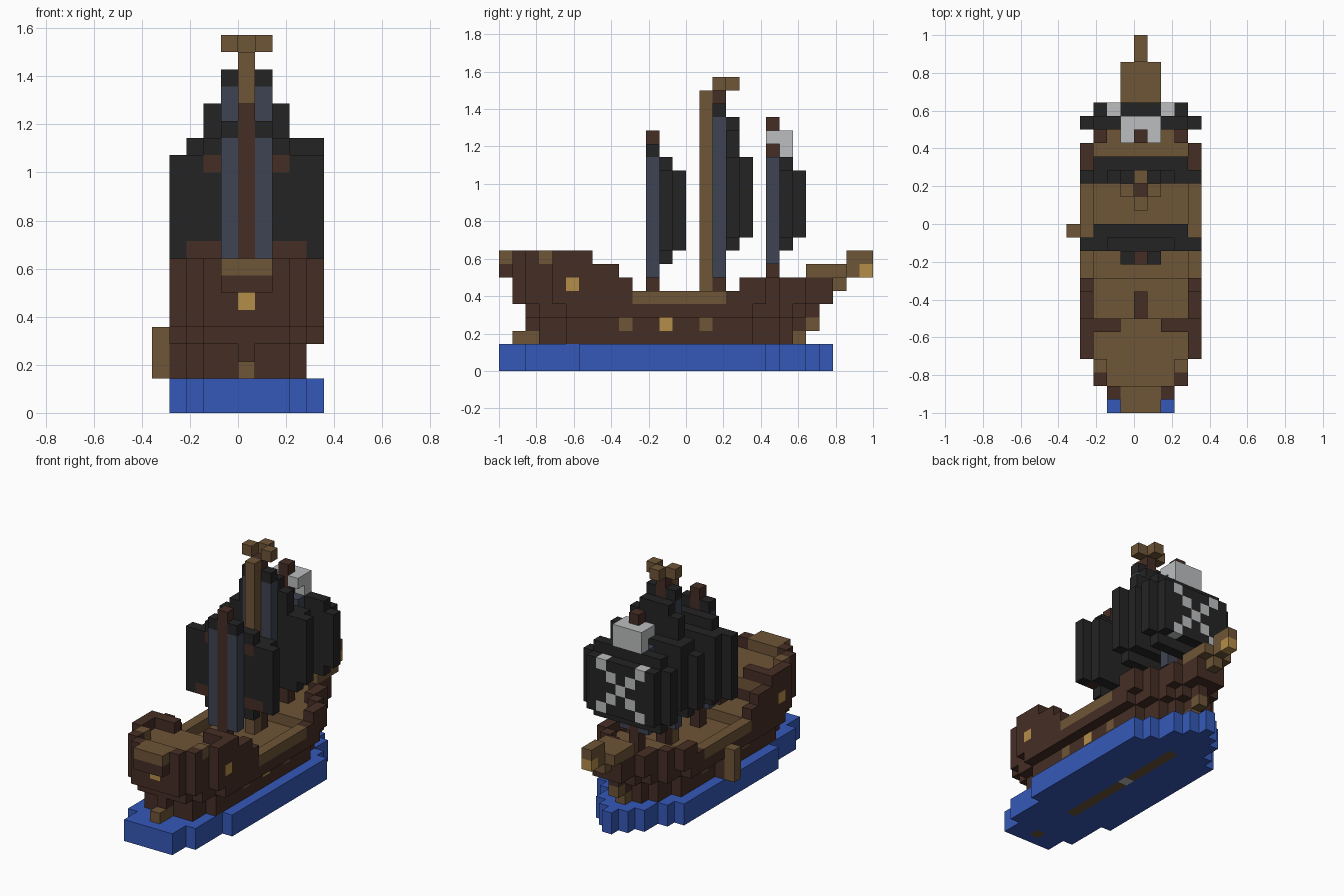
import bpy, bmesh
from mathutils import Vector

cube = bpy.data.objects.get("Cube")
if cube:
    bpy.data.objects.remove(cube)

U = 2 / 28          # size of one block
HEX = {"dark_wood": "452E25", "tan_wood": "6E5537", "gold": "B48D48", "black_cloth": "242424",
       "slate_cloth": "3F4452", "sea_blue": "3559B8", "bone_grey": "BCBEBF"}


def linear(h):
    c = [int(h[n:n + 2], 16) / 255 for n in (0, 2, 4)]
    return [(v / 12.92 if v < 0.04 else ((v + 0.055) / 1.055) ** 2.4) for v in c] + [1]


MATS = {}
for name, h in HEX.items():
    m = bpy.data.materials.new(name)
    m.use_nodes = True
    m.diffuse_color = linear(h)
    m.node_tree.nodes["Principled BSDF"].inputs["Base Color"].default_value = linear(h)
    MATS[name] = m
COLOURS = list(HEX)

cells = {}          # (column, row, level) -> (part, colour)


def put(part, colour, xs, ys, zs):
    """Fill an inclusive range of blocks; a single number means one block."""
    r = [range(v, v + 1) if isinstance(v, int) else range(v[0], v[1] + 1) for v in (xs, ys, zs)]
    for i in r[0]:
        for j in r[1]:
            for k in r[2]:
                cells[i, j, k] = (part, colour)


def pair(part, colour, x, ys, zs):
    put(part, colour, x, ys, zs)
    put(part, colour, -x, ys, zs)


def step(value, table):
    """Look up the first entry whose limit is not exceeded."""
    return next((v for limit, v in table if value <= limit), -1)


# Sea slab, with the keel showing underneath
SEA = [(1, 2), (5, 3), (19, 4), (20, 3), (22, 2), (23, 1), (24, 0)]
for j in range(25):
    w = step(j, SEA)
    put("sea", "sea_blue", (-w, w), j, (0, 1))
put("keel", "tan_wood", 0, (6, 19), 0)
put("keel", "tan_wood", 0, 1, 0)
put("keel", "bone_grey", 0, 13, 0)

# Hull: half widths from stern to bow, per level
LOW = [(1, -1), (2, 0), (4, 2), (18, 3), (20, 2), (21, 1), (22, 0)]
MID = [(1, -1), (2, 2), (4, 3), (18, 4), (20, 3), (21, 2), (22, 1), (23, 0)]
HIGH = [(0, -1), (1, 2), (3, 3), (19, 4), (20, 3), (22, 2), (24, 1)]
RAIL = [(6, 8), (8, 7), (9, 6), (17, 5), (24, 6)]
DECK = [(6, 7), (9, 5), (17, 4), (24, 5)]

for j in range(1, 25):
    deck, rail = step(j, DECK), step(j, RAIL)
    for k in range(2, rail + 1):
        table = LOW if k < 4 else MID if k == 4 else HIGH
        w = step(j, table)
        inner = min(w - 1, step(j - 1, table), step(j + 1, table))
        for i in range(-w, w + 1):
            rim = abs(i) > inner
            if k > deck and not rim:
                continue
            planks = k == deck and not rim
            put("deck" if planks else "hull", "tan_wood" if planks else "dark_wood", i, j, k)

# Rails, stern gallery and bulkhead
pair("rail", "tan_wood", 4, (10, 16), 5)
pair("rail", "tan_wood", 3, 3, 8)
put("stern_gallery", "dark_wood", (-1, 1), 0, 7)
put("stern_gallery", "tan_wood", (-1, 1), (0, 1), 8)
for x in (2, 3):
    pair("bulkhead", "dark_wood", x, 6, 8)
put("wheel_post", "dark_wood", 0, (7, 8), 6)

# Stem and stern posts
put("stern_post", "tan_wood", 0, (1, 2), 2)
put("stem_post", "tan_wood", 0, 22, 2)
put("stem_post", "tan_wood", 0, 23, 3)

# Windows and gun ports
put("stern_window", "gold", 0, 1, 6)
pair("side_window", "gold", 4, 5, 6)
pair("gun_port", "gold", 3, 12, 3)
pair("gun_port", "tan_wood", 3, 9, 3)
pair("gun_port", "tan_wood", 3, 15, 3)

# Boarding plank on one side
put("plank", "tan_wood", -5, 13, (2, 4))
put("plank_bracket", "dark_wood", -4, 13, (2, 3))

# Bowsprit with lantern
put("bowsprit", "tan_wood", (-1, 1), (23, 25), 7)
put("bowsprit", "tan_wood", 0, 25, 6)
put("bowsprit", "tan_wood", 0, 26, (7, 8))
put("bowsprit", "tan_wood", 0, 27, 8)
put("lantern", "gold", 0, 27, 7)


def sail(part, row, columns, belly_width, belly):
    """Stepped sail: (low, high) levels per column from the centre out, plus a forward belly."""
    for x, zs in enumerate(columns):
        pair(part, "black_cloth", x, row, zs)
    put(part, "black_cloth", (-belly_width, belly_width), row + 1, belly)


# Rear mast and sail
put("rear_mast", "dark_wood", 0, 11, (5, 17))
pair("rear_sail_back", "slate_cloth", 1, 11, (7, 15))
pair("rear_sail_back", "black_cloth", 1, 11, 16)
sail("rear_sail", 12, [(8, 15), (8, 15), (8, 15), (9, 14), (9, 14)], 3, (9, 14))
pair("rear_yard", "dark_wood", 2, 12, 14)
for x in (2, 3):
    pair("rear_yard", "dark_wood", x, 12, 9)

# Main mast, sail and crow's nest
put("main_mast", "dark_wood", 0, 16, (5, 20))
put("main_mast_brace", "tan_wood", 0, 15, (5, 20))
pair("main_sail_back", "slate_cloth", 1, 16, (7, 18))
pair("main_sail_back", "black_cloth", 1, 16, 19)
sail("main_sail", 17, [(9, 18), (9, 18), (9, 17), (9, 15), (10, 14)], 3, (10, 15))
put("main_sail", "black_cloth", 4, 17, 15)
pair("crows_nest", "tan_wood", 1, 16, 21)
put("crows_nest", "tan_wood", 0, 17, 21)

# Fore mast and sail with bone emblem
put("fore_mast", "dark_wood", 0, 20, (5, 18))
pair("fore_sail_back", "slate_cloth", 1, 20, (8, 15))
sail("fore_sail", 21, [(9, 15), (9, 15), (9, 15), (9, 15), (10, 14)], 3, (10, 14))
for d in range(-2, 3):
    pair("crossed_bones", "bone_grey", d, 22, 12 + d)
put("skull", "bone_grey", (-1, 1), 21, (16, 17))
pair("skull", "bone_grey", 1, 20, 17)

# Turn the blocks into one mesh per part, keeping only outer faces
AXES = [Vector(a) for a in ((1, 0, 0), (0, 1, 0), (0, 0, 1))]
for part in dict.fromkeys(p for p, c in cells.values()):
    bm = bmesh.new()
    used = []
    for cell, (owner, colour) in cells.items():
        if owner != part:
            continue
        if colour not in used:
            used.append(colour)
        centre = Vector(cell) + Vector((0.5, 0.5, 0.5))
        for n, a in enumerate(AXES):
            b, c = AXES[(n + 1) % 3] / 2, AXES[(n + 2) % 3] / 2
            for s in (1, -1):
                if tuple(int(v) for v in Vector(cell) + a * s) in cells:
                    continue
                mid = centre + a * s / 2
                ring = [mid - b - c, mid + b - c, mid + b + c, mid - b + c][::s]
                f = bm.faces.new([bm.verts.new((v.x * U, v.y * U - 1, v.z * U)) for v in ring])
                f.material_index = used.index(colour)
    bmesh.ops.remove_doubles(bm, verts=bm.verts, dist=U / 100)
    mesh = bpy.data.meshes.new(part)
    bm.to_mesh(mesh)
    bm.free()
    for colour in used:
        mesh.materials.append(MATS[colour])
    bpy.context.collection.objects.link(bpy.data.objects.new(part, mesh))
